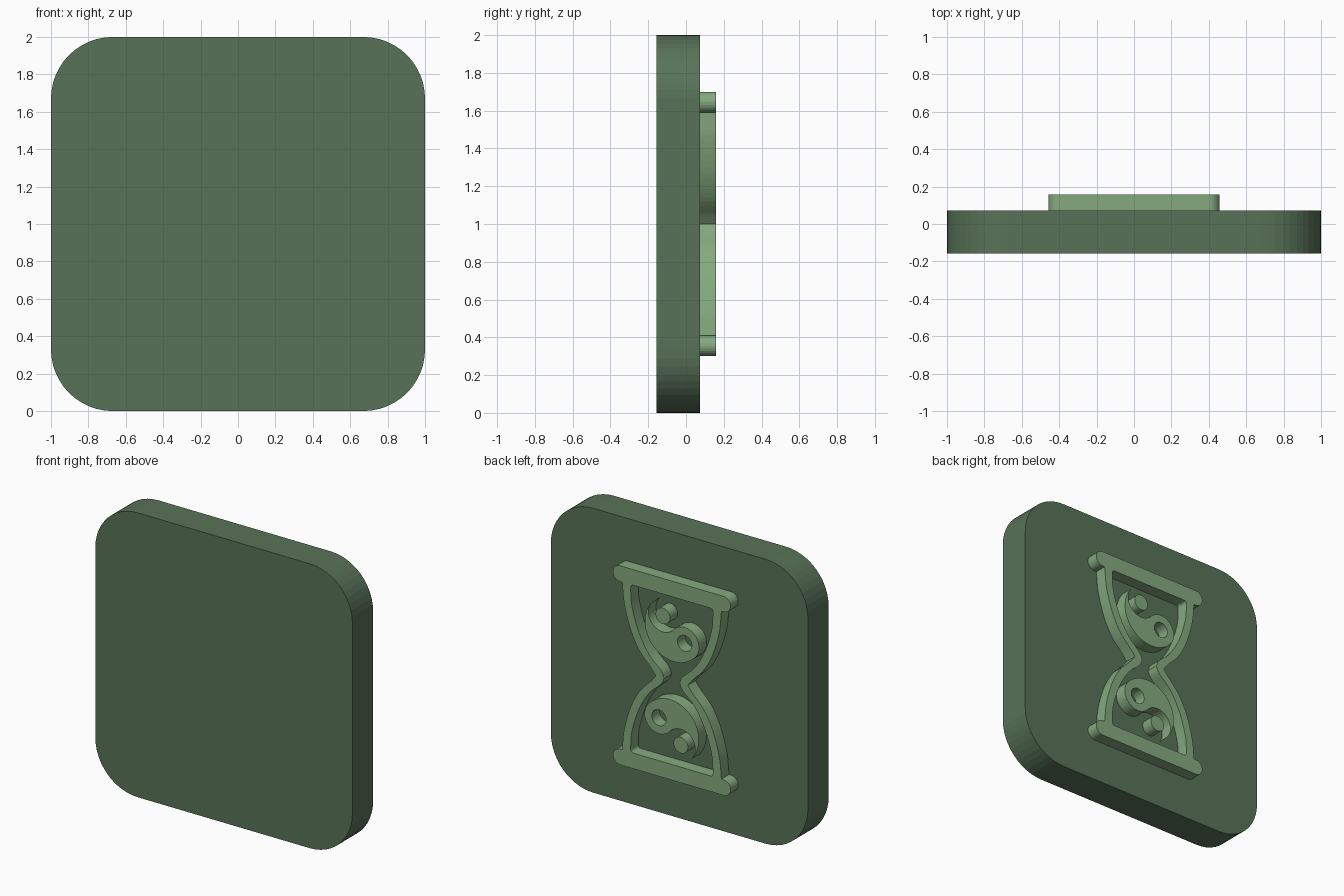
import bpy, bmesh
from math import sin, cos, pi, radians
from mathutils import Vector

if "Cube" in bpy.data.objects:
    bpy.data.objects.remove(bpy.data.objects["Cube"])

BACK, FACE, TOP = -0.157, 0.073, 0.158   # depth of slab back, slab face, relief top


def material(name, rgb):
    m = bpy.data.materials.new(name)
    m.diffuse_color = (*rgb, 1)
    m.use_nodes = True
    m.node_tree.nodes["Principled BSDF"].inputs["Base Color"].default_value = m.diffuse_color
    return m


dark_green = material("dark_green", (0.098, 0.171, 0.098))
light_green = material("light_green", (0.235, 0.400, 0.212))


def arc(cx, cz, r, a0, a1, n):
    """Points on an arc, angles in degrees."""
    return [(cx + r * cos(radians(a0 + (a1 - a0) * i / n)),
             cz + r * sin(radians(a0 + (a1 - a0) * i / n))) for i in range(n + 1)]


def circle(cx, cz, r, n=32):
    return arc(cx, cz, r, 0, 360, n)[:-1]


def smooth_path(pts, steps=5):
    """Catmull-Rom curve through the points."""
    p = [Vector(q) for q in pts]
    p = [2 * p[0] - p[1]] + p + [2 * p[-1] - p[-2]]
    out = []
    for a, b, c, d in zip(p, p[1:], p[2:], p[3:]):
        for i in range(steps):
            t = i / steps
            out.append(tuple(0.5 * (2 * b + (c - a) * t + (2 * a - 5 * b + 4 * c - d) * t ** 2
                                    + (3 * b - a - 3 * c + d) * t ** 3)))
    return out + [tuple(pts[-1])]


def mirrored(quarter):
    """Close an outline from its upper right quarter, mirrored about x = 0 and z = 1."""
    half = quarter + [(x, -z) for x, z in reversed(quarter[:-1])]
    full = half + [(-x, z) for x, z in reversed(half)]
    return [(x, z + 1) for x, z in full]


def plate(name, outlines, y0, y1, mat):
    """Extrude filled outlines (inner ones become holes) from y0 to y1."""
    cu = bpy.data.curves.new(name, 'CURVE')
    cu.dimensions, cu.fill_mode = '2D', 'BOTH'
    cu.extrude = (y1 - y0) / 2
    for pts in outlines:
        s = cu.splines.new('POLY')
        s.points.add(len(pts) - 1)
        for p, (x, z) in zip(s.points, pts):
            p.co = (-x, z, 0, 1)
        s.use_cyclic_u = True
    tmp = bpy.data.objects.new(name, cu)
    bpy.context.collection.objects.link(tmp)
    bpy.context.view_layer.update()
    me = bpy.data.meshes.new_from_object(tmp.evaluated_get(bpy.context.evaluated_depsgraph_get()))
    bpy.data.objects.remove(tmp)
    bpy.data.curves.remove(cu)
    bm = bmesh.new()
    bm.from_mesh(me)
    bmesh.ops.remove_doubles(bm, verts=bm.verts, dist=1e-5)
    for v in bm.verts:                       # stand the plate upright
        x, y, z = v.co
        v.co = (-x, (y0 + y1) / 2 + z, y)
    bmesh.ops.recalc_face_normals(bm, faces=bm.faces)
    for f in bm.faces:
        f.smooth = False
    bm.to_mesh(me)
    bm.free()
    me.name = name
    me.materials.clear()
    me.materials.append(mat)
    ob = bpy.data.objects.new(name, me)
    bpy.context.collection.objects.link(ob)
    return ob


# Rounded square slab
R = 0.33
slab = []
for k, (sx, sz) in enumerate([(1, 1), (-1, 1), (-1, -1), (1, -1)]):
    slab += arc(sx * (1 - R), 1 + sz * (1 - R), R, 90 * k, 90 * k + 90, 12)
plate("slab", [slab], BACK, FACE, dark_green)

# Hourglass frame: capped bars and curved walls, open at the neck
cap = arc(0.403, 0.645, 0.055, 90, -90, 12)
outer = cap + smooth_path([(0.386, 0.59), (0.37, 0.44), (0.32, 0.27), (0.25, 0.14),
                           (0.165, 0.05), (0.125, 0)])
inner = arc(0.30, 0.57, 0.02, 90, 0, 4) + smooth_path(
    [(0.32, 0.55), (0.31, 0.44), (0.26, 0.28), (0.18, 0.14), (0.085, 0.05), (0.06, 0)])
plate("hourglass_frame", [mirrored(outer), mirrored(inner)], FACE - 0.005, TOP, light_green)

# Teardrop with an eye hole and a loose dot, in each bulb (lower one turned half round)
RT, TILT, EYE = 0.225, 41, 0.056


def swirl(cx, cz, tilt, label):
    ax, az = cos(radians(tilt)) * RT / 2, sin(radians(tilt)) * RT / 2
    drop = arc(cx, cz, RT, tilt, tilt - 180, 36)                              # big half circle
    drop += arc(cx - ax, cz - az, RT / 2, tilt + 180, tilt, 20)[1:]           # round head
    drop += arc(cx + ax, cz + az, RT / 2, tilt - 180, tilt, 20)[1:-1]         # hollow to the tip
    plate(label + "_teardrop", [drop, circle(cx - ax, cz - az, EYE)],
          FACE - 0.005, TOP, light_green)
    plate(label + "_dot", [circle(cx + ax, cz + az, EYE)], FACE - 0.005, TOP, light_green)


swirl(-0.015, 1.362, TILT, "upper")
swirl(0.015, 0.638, TILT + 180, "lower")
